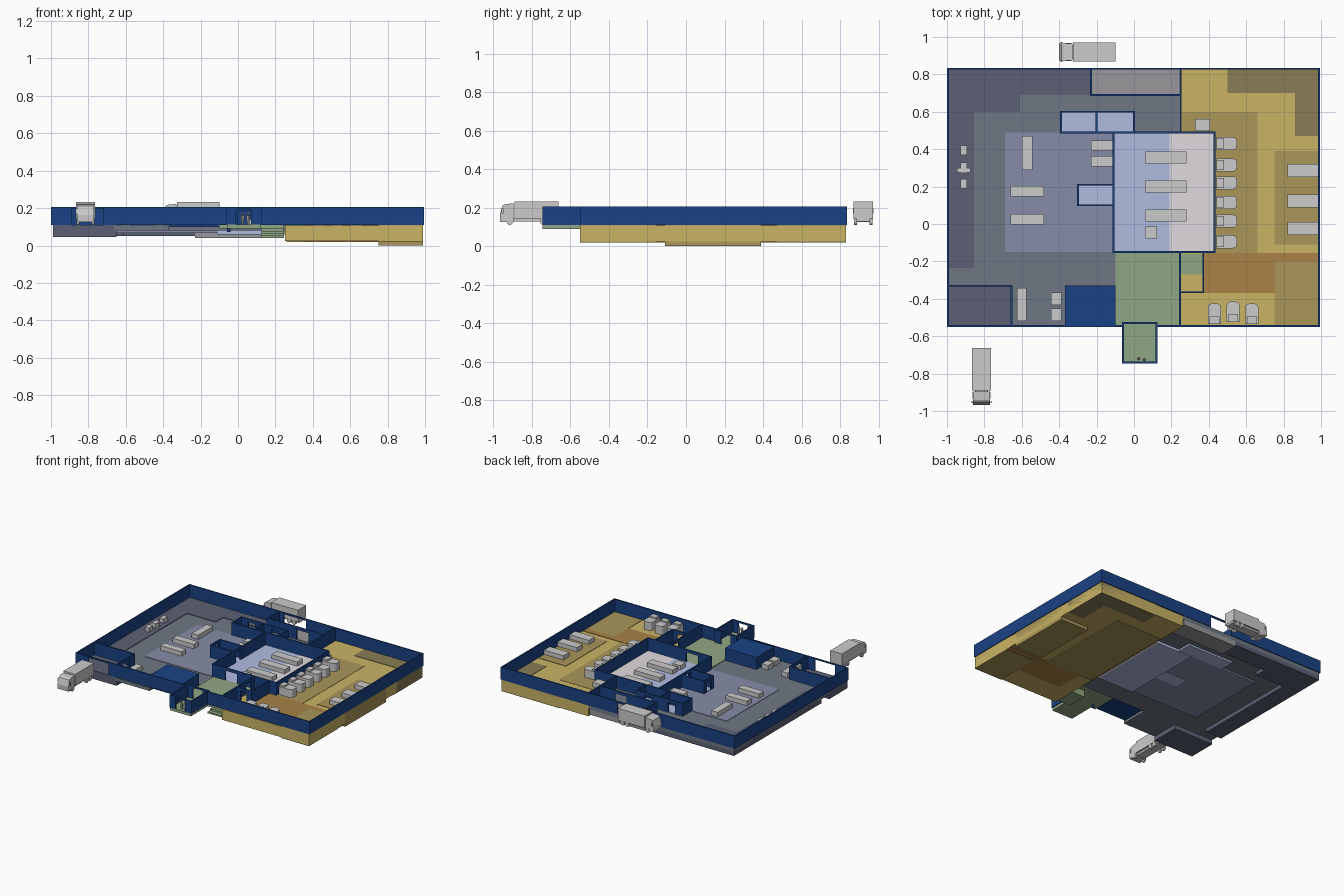
import bpy, bmesh, math
from mathutils import Matrix, Vector

if "Cube" in bpy.data.objects:
    bpy.data.objects.remove(bpy.data.objects["Cube"])

BASE, TOP = 0.11, 0.207      # ground level and wall top


def material(name, hexcol):
    m = bpy.data.materials.new(name)
    rgb = [int(hexcol[i:i + 2], 16) / 255 for i in (0, 2, 4)]
    m.diffuse_color = [c / 12.92 if c < 0.04 else ((c + 0.055) / 1.055) ** 2.4 for c in rgb] + [1]
    m.use_nodes = True
    m.node_tree.nodes["Principled BSDF"].inputs["Base Color"].default_value = m.diffuse_color
    return m


def finish(name, bm, mat=None, matrix=None):
    bmesh.ops.recalc_face_normals(bm, faces=bm.faces[:])
    me = bpy.data.meshes.new(name)
    bm.to_mesh(me)
    bm.free()
    ob = bpy.data.objects.new(name, me)
    bpy.context.collection.objects.link(ob)
    if mat:
        me.materials.append(mat)
    if matrix:
        ob.matrix_world = matrix
    return ob


def add_box(bm, x0, x1, y0, y1, z0, z1):
    m = Matrix.Translation(((x0 + x1) / 2, (y0 + y1) / 2, (z0 + z1) / 2))
    m = m @ Matrix.Diagonal((abs(x1 - x0), abs(y1 - y0), abs(z1 - z0), 1))
    bmesh.ops.create_cube(bm, size=1, matrix=m)


def boxes(name, items, mat=None):
    bm = bmesh.new()
    for it in items:
        add_box(bm, *it)
    return finish(name, bm, mat)


def add_prism(bm, pts, offset):
    f = bm.faces.new([bm.verts.new(p) for p in pts])
    r = bmesh.ops.extrude_face_region(bm, geom=[f])
    bmesh.ops.translate(bm, vec=Vector(offset), verts=[v for v in r["geom"] if isinstance(v, bmesh.types.BMVert)])


blue = material("wall_blue", "1a4285")
slate = material("slate", "5b6074")
grey = material("mid_grey", "6e7783")
purple = material("lavender_grey", "868ca8")
pale = material("pale_blue", "b0bce0")
white = material("off_white", "e0dbe0")
green = material("sage", "91a783")
yellow = material("yellow", "cab466")
ochre = material("ochre", "a99658")
olive = material("olive", "887d55")
brown = material("brown", "a88245")
dock = material("dock_grey", "98979b")

# floor zones: each is a slab whose top is near ground level, with its own depth
T = BASE
boxes("main_floor", [(-.99, .25, -.33, .83, .08, T - .004), (-.66, -.37, -.55, -.33, .08, T - .004)], grey)
boxes("storage_floor", [(-.99, -.23, .69, .83, .05, T), (-.99, -.61, .6, .69, .05, T),
                        (-.99, -.855, -.235, .6, .05, T), (-.99, -.65, -.55, -.33, .045, T)], slate)
boxes("work_floor", [(-.69, -.11, -.15, .49, .068, T - .001)], purple)
boxes("dock_floor", [(-.23, .24, .69, .83, .04, T)], dock)
boxes("clean_room_floor", [(-.11, .19, -.15, .49, .06, T + .001), (-.39, 0, .49, .6, .066, T + .001),
                           (-.3, -.11, .1, .21, .066, T + .001)], pale)
boxes("bright_room_floor", [(.19, .43, -.15, .49, .06, T + .001)], white)
boxes("lobby_floor", [(-.1, .245, -.54, -.15, .09, T + .001), (-.06, .12, -.745, -.53, .09, T + .001),
                      (.245, .37, -.27, -.16, .06, T + .002)], green)
boxes("yellow_floor", [(.25, .99, -.55, .83, .024, T - .003)], yellow)
boxes("ochre_floor", [(.26, .66, -.155, .6, .018, T - .001), (.75, .99, -.11, .39, 0, T),
                      (.75, .99, -.55, -.2, .018, T)], ochre)
boxes("olive_floor", [(.5, .99, .7, .83, .02, T), (.86, .99, .47, .7, .02, T)], olive)
boxes("brown_floor", [(.37, .75, -.37, -.155, .02, T), (.75, .99, -.2, -.155, .02, T)], brown)

# steps going down under the lobby
boxes("lobby_steps", [(.125, .245, -.548 + .03 * i, -.39, .04 + .0125 * i, .0525 + .0125 * i) for i in range(5)], green)


# walls: axis aligned runs with optional door gaps that keep a lintel
def wall(bm, x0, y0, x1, y1, gaps=(), t=.01, head=.185):
    h = t / 2
    along_x = abs(x1 - x0) > abs(y1 - y0)
    a, b = sorted((x0, x1) if along_x else (y0, y1))

    def piece(p, q, z):
        if along_x:
            add_box(bm, p, q, y0 - h, y0 + h, z, TOP)
        else:
            add_box(bm, x0 - h, x0 + h, p, q, z, TOP)
    pos = a - h
    for g0, g1 in gaps:
        piece(pos, g0, BASE)
        piece(g0, g1, head)
        pos = g1
    piece(pos, b + h, BASE)


bm = bmesh.new()
wall(bm, -.995, -.545, -.995, .83)
wall(bm, .99, -.545, .99, .83)
wall(bm, -.995, .83, .99, .83, [(-.19, .0)], head=.195)
wall(bm, -.995, -.545, -.06, -.545, [(-.89, -.72)], head=.198)
wall(bm, .12, -.545, .99, -.545)
wall(bm, -.058, -.74, -.058, -.53)
wall(bm, .12, -.74, .12, -.53)
wall(bm, -.058, -.74, .12, -.74, [(-.01, .07)], head=.195)
wall(bm, -.058, -.53, .12, -.53, [(-.01, .07)], head=.195)
finish("outer_walls", bm, blue)

bm = bmesh.new()
for w in [(-.99, -.33, -.655, -.33), (-.655, -.54, -.655, -.33, [(-.48, -.4)]),
          (-.23, .69, -.23, .83), (-.23, .69, .25, .69, [(.02, .12)]), (.25, .49, .25, .83),
          (-.39, .6, 0, .6, [(-.33, -.27), (-.13, -.07)]), (-.39, .49, -.39, .6), (-.2, .49, -.2, .6), (0, .49, 0, .6),
          (-.39, .49, .43, .49), (-.11, -.15, -.11, .49, [(.125, .185)]),
          (-.3, .1, -.3, .21, [(.13, .18)]), (-.3, .1, -.11, .1), (-.3, .21, -.11, .21),
          (.43, -.15, .43, .49), (-.11, -.15, .43, -.15, [(.0, .1)]),
          (.245, -.54, .245, -.15, [(-.26, -.19)]), (.37, -.365, .37, -.155), (.245, -.365, .37, -.365, [(.28, .33)])]:
    wall(bm, *w)
finish("inner_walls", bm, blue)
boxes("solid_core", [(-.37, -.1, -.54, -.33, BASE - .01, .2)], blue)
bm = bmesh.new()
bmesh.ops.create_cone(bm, cap_ends=True, segments=12, radius1=.009, radius2=.009, depth=.035,
                      matrix=Matrix.Translation((-.05, -.5, .09)))
finish("drain_post", bm, blue)

# tables and benches: centre and size
tables = [(.17, y, .22, .065) for y in (.355, .2, .045)] + [(.905, y, .17, .07) for y in (.285, .122, -.025)]
tables += [(-.57, .38, .055, .18), (-.57, .175, .18, .055), (-.57, .025, .18, .055), (-.17, .42, .12, .055),
           (-.17, .335, .12, .055), (-.6, -.43, .05, .175), (-.415, -.4, .055, .065), (-.415, -.485, .055, .065),
           (.09, -.045, .065, .065), (-.91, .395, .035, .05), (-.91, .3, .035, .055), (-.91, .215, .035, .05),
           (.365, .53, .08, .065)]
boxes("tables", [(x - w / 2, x + w / 2, y - d / 2, y + d / 2, T - .002, T + .033) for x, y, w, d in tables])
boxes("tank_cradle", [(-.945, -.875, .275, .3, T, T + .025)])


# processing machines: box with a rounded outer end
def machine(name, x, y, angle, h=.065):
    bm = bmesh.new()
    w, r = .035, .022
    pts = [(-.06, -w, 0)]
    for s, a0 in ((-1, -90), (1, 0)):
        for k in range(4):
            a = math.radians(a0 + 30 * k)
            pts.append((.05 - r + r * math.cos(a), s * (w - r) + r * math.sin(a), 0))
    pts.append((-.06, w, 0))
    add_prism(bm, pts, (0, 0, h))
    add_box(bm, -.06, -.02, -w + .008, w - .008, h, h + .012)
    finish(name, bm, None, Matrix.Translation((x, y, T - .004)) @ Matrix.Rotation(angle, 4, 'Z'))


for i, y in enumerate((.43, .315, .22, .115, .015, -.095)):
    machine(f"machine_{i + 1}", .5, y, 0)
for i, (x, y) in enumerate(((.43, -.475), (.53, -.465), (.63, -.475))):
    machine(f"front_machine_{i + 1}", x, y, math.pi / 2)

# two standing figures in the entrance
for i, (x, y) in enumerate(((.025, -.72), (.055, -.725))):
    bm = bmesh.new()
    bmesh.ops.create_cone(bm, cap_ends=True, segments=8, radius1=.007, radius2=.009, depth=.05,
                          matrix=Matrix.Translation((x, y, T + .026)))
    bmesh.ops.create_icosphere(bm, subdivisions=1, radius=.008, matrix=Matrix.Translation((x, y, T + .06)))
    finish(f"figure_{i + 1}", bm)


# trucks: forward is local +x
def truck(name, x, y, angle):
    place = Matrix.Translation((x, y, T)) @ Matrix.Rotation(angle, 4, 'Z')
    bm = bmesh.new()
    add_box(bm, -.152, .075, -.05, .05, .032, .122)
    finish(name + "_cargo_box", bm, None, place)
    bm = bmesh.new()
    prof = [(.08, .016), (.15, .016), (.152, .052), (.138, .1), (.125, .108), (.08, .112)]
    add_prism(bm, [(px, -.046, pz) for px, pz in prof], (0, .092, 0))
    finish(name + "_cab", bm, None, place)
    bm = bmesh.new()
    add_box(bm, -.15, .085, -.035, .035, .018, .033)
    for s in (-1, 1):
        add_box(bm, .132, .142, s * .047, s * .054, .06, .085)
    finish(name + "_chassis", bm, None, place)
    bm = bmesh.new()
    for wx in (.1, -.075, -.115):
        for s in (-1, 1):
            m = Matrix.Translation((wx, s * .041, .017)) @ Matrix.Rotation(math.pi / 2, 4, 'X')
            bmesh.ops.create_cone(bm, cap_ends=True, segments=12, radius1=.017, radius2=.017, depth=.016, matrix=m)
    finish(name + "_wheels", bm, None, place)


truck("front_truck", -.815, -.815, -math.pi / 2)
truck("back_truck", -.25, .92, math.pi)
